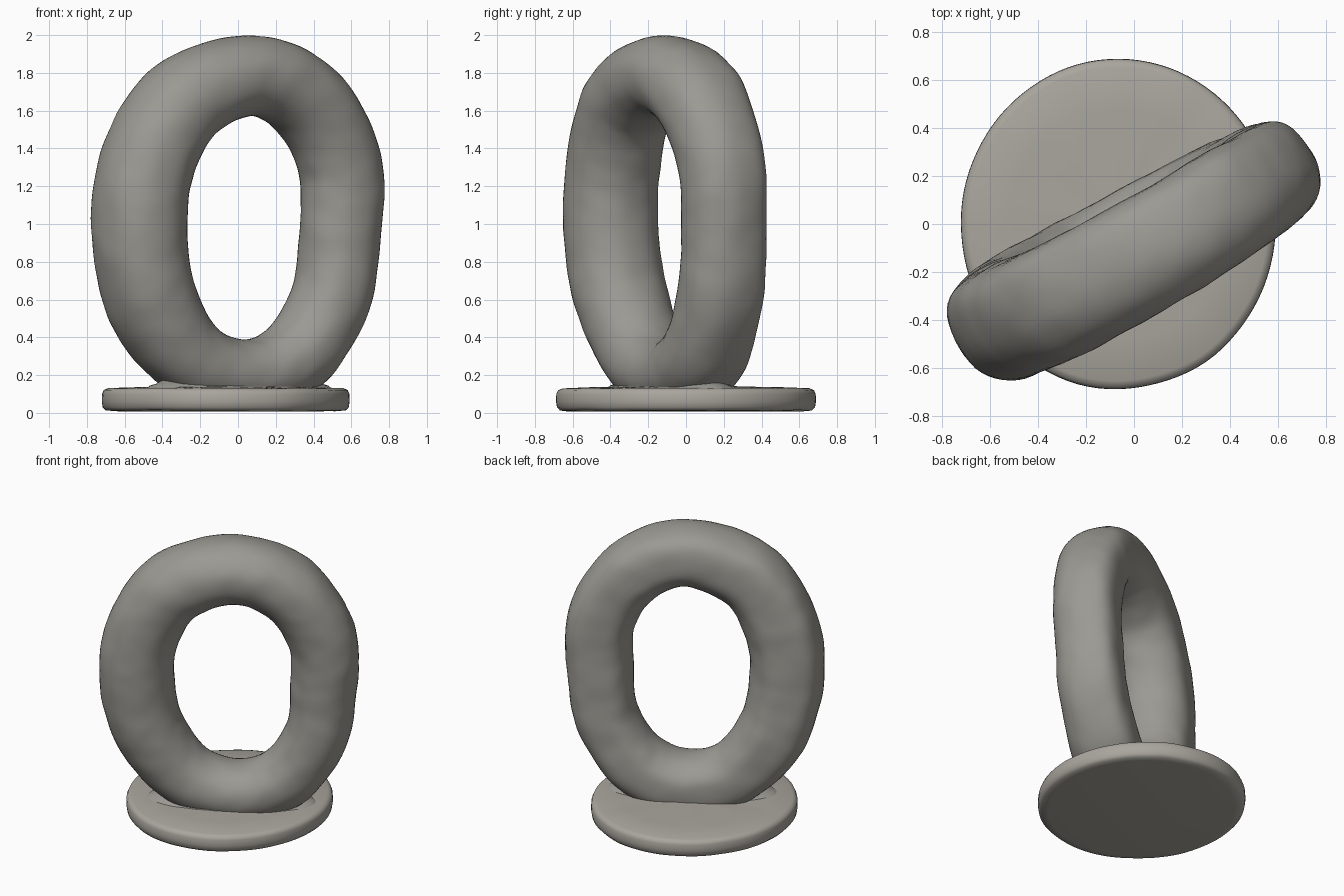
import bpy, bmesh, math
from mathutils import Vector, noise

if "Cube" in bpy.data.objects:
    bpy.data.objects.remove(bpy.data.objects["Cube"])

ANGLE = math.radians(29.7)
U = Vector((math.cos(ANGLE), math.sin(ANGLE), 0))     # along the ring
N = Vector((-math.sin(ANGLE), math.cos(ANGLE), 0))    # through the ring, to the back
C = Vector((0.015, -0.10, 0))
Z = Vector((0, 0, 1))


def material(name, rgb):
    m = bpy.data.materials.new(name)
    m.diffuse_color = (*rgb, 1)
    m.use_nodes = True
    m.node_tree.nodes["Principled BSDF"].inputs["Base Color"].default_value = m.diffuse_color
    return m


def skin(name, rings, mat, closed=False):
    """Bridge equal-sized loops of points into a smooth mesh."""
    bm = bmesh.new()
    loops = [[bm.verts.new(p) for p in r] for r in rings]
    n = len(loops[0])
    for i in range(len(loops) if closed else len(loops) - 1):
        a, b = loops[i], loops[(i + 1) % len(loops)]
        for j in range(n):
            k = (j + 1) % n
            bm.faces.new((a[j], a[k], b[k], b[j]))
    if not closed:
        bm.faces.new(loops[0])
        bm.faces.new(loops[-1])
    bmesh.ops.recalc_face_normals(bm, faces=bm.faces)
    me = bpy.data.meshes.new(name)
    bm.to_mesh(me)
    bm.free()
    ob = bpy.data.objects.new(name, me)
    bpy.context.collection.objects.link(ob)
    me.materials.append(mat)
    bpy.ops.object.select_all(action='DESELECT')
    ob.select_set(True)
    bpy.context.view_layer.objects.active = ob
    bpy.ops.object.shade_smooth_by_angle(angle=math.radians(50))
    return ob


def catmull(p0, p1, p2, p3, t):
    return [0.5 * (2*b + (c - a)*t + (2*a - 5*b + 4*c - d)*t*t + (3*b - a - 3*c + d)*t**3)
            for a, b, c, d in zip(p0, p1, p2, p3)]


def power(v, exponent):
    return math.copysign(abs(v) ** (2 / exponent), v)


clay = material("ring_clay", (0.33, 0.32, 0.29))
stone = material("base_clay", (0.40, 0.38, 0.34))

# Hand-shaped ring: u, z, in-plane radius, depth radius, depth offset
stations = [
    (0.02, 0.20, 0.188, 0.23, 0.02), (-0.29, 0.295, 0.205, 0.23, 0.03),
    (-0.53, 0.60, 0.23, 0.245, 0.02), (-0.61, 1.00, 0.243, 0.245, 0.00),
    (-0.555, 1.35, 0.24, 0.245, -0.01), (-0.36, 1.65, 0.23, 0.245, -0.03),
    (0.02, 1.785, 0.212, 0.24, -0.04), (0.36, 1.67, 0.22, 0.235, -0.03),
    (0.58, 1.35, 0.22, 0.22, -0.02), (0.605, 1.00, 0.215, 0.215, -0.01),
    (0.545, 0.60, 0.205, 0.22, 0.00), (0.33, 0.295, 0.20, 0.23, 0.01),
]
STEPS, SIDES = 12, 48
count = len(stations)
path = [catmull(*(stations[(i + k) % count] for k in (-1, 0, 1, 2)), s / STEPS)
        for i in range(count) for s in range(STEPS)]
rings = []
for i, (u, z, r, d, off) in enumerate(path):
    a, b = path[i - 3], path[(i + 3) % len(path)]
    out = (U * (a[1] - b[1]) + Z * (b[0] - a[0])).normalized()
    centre = C + U * u + N * off + Z * z
    loop = []
    for j in range(SIDES):
        t = math.tau * j / SIDES
        c, s = math.cos(t), math.sin(t)
        e = 2.1 + 0.6 * max(s, 0) * (0.5 + 0.5 * c) * 2    # squarer towards the outer back
        p = out * power(c, e) * r + N * power(s, e) * d
        q = centre + p
        loop.append(q + p.normalized() * (0.006 * noise.noise(q * 4) + 0.004 * noise.noise(q * 9)))
    rings.append(loop)
skin("clay_ring", rings, clay, closed=True)

# Round base slab with a softened rim and uneven outline
profile = [(0.90, 0.008), (0.97, 0.013), (0.993, 0.03), (1.0, 0.06), (0.998, 0.10),
           (0.985, 0.120), (0.95, 0.130), (0.7, 0.136), (0.4, 0.140), (0.05, 0.142)]
rings = []
for s, z in profile:
    loop = []
    for j in range(96):
        t = math.tau * j / 96
        c, sn = math.cos(t), math.sin(t)
        w = s * (1 + 0.006 * noise.noise(Vector((c * 2, sn * 2, 0))))
        loop.append(Vector((-0.065 + 0.656 * c * w, 0.688 * sn * w,
                            z + 0.004 * noise.noise(Vector((c * 3, sn * 3, s * 3))))))
    rings.append(loop)
skin("base_slab", rings, stone)

# Flared clay joint where the ring meets the slab
rings = []
for a, b, z in [(0.56, 0.23, 0.12), (0.53, 0.21, 0.145), (0.49, 0.185, 0.155),
                (0.45, 0.165, 0.18), (0.40, 0.15, 0.22)]:
    rings.append([C + U * (0.00 + a * math.cos(math.tau * j / 64))
                  + N * (0.02 + b * math.sin(math.tau * j / 64)) + Z * z for j in range(64)])
skin("ring_foot", rings, clay)
